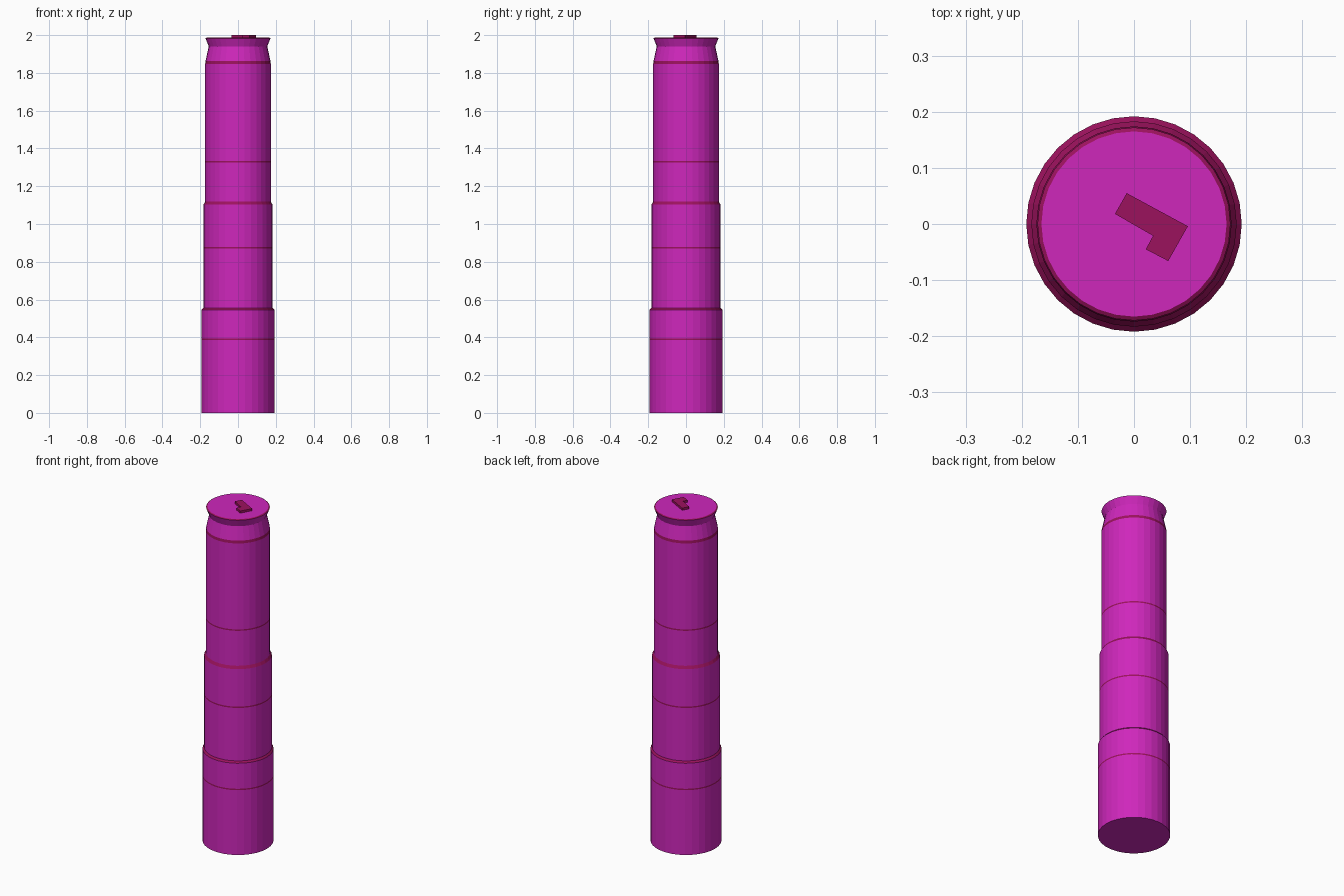
import bpy, bmesh, math

if "Cube" in bpy.data.objects:
    bpy.data.objects.remove(bpy.data.objects["Cube"])

SIDES = 32


def material(name, color):
    m = bpy.data.materials.new(name)
    m.diffuse_color = color
    m.use_nodes = True
    m.node_tree.nodes["Principled BSDF"].inputs["Base Color"].default_value = m.diffuse_color
    return m


body = material("magenta", (0.62, 0.02, 0.50, 1))
trim = material("dark_pink", (0.33, 0.006, 0.11, 1))


def finish(name, bm):
    bmesh.ops.recalc_face_normals(bm, faces=bm.faces)
    mesh = bpy.data.meshes.new(name)
    bm.to_mesh(mesh)
    bm.free()
    mesh.materials.append(body)
    mesh.materials.append(trim)
    obj = bpy.data.objects.new(name, mesh)
    bpy.context.collection.objects.link(obj)
    return obj


def lathe(name, profile):
    """Closed turned part; each point is (radius, z, material of the strip below it)."""
    bm = bmesh.new()
    rings = []
    for r, z, _ in profile:
        rings.append([bm.verts.new((r * math.cos(2 * math.pi * i / SIDES),
                                    r * math.sin(2 * math.pi * i / SIDES), z))
                      for i in range(SIDES)])
    for k in range(1, len(rings)):
        a, b = rings[k - 1], rings[k]
        for i in range(SIDES):
            j = (i + 1) % SIDES
            bm.faces.new((a[i], a[j], b[j], b[i])).material_index = profile[k][2]
    bm.faces.new(rings[0][::-1])
    bm.faces.new(rings[-1])
    return finish(name, bm)


# Three stacked tube sections with coloured bands and chamfered shoulders
lathe("lower_section", [(0.192, 0, 0), (0.192, 0.386, 0), (0.192, 0.394, 1),
                        (0.192, 0.546, 0), (0.183, 0.556, 1)])
lathe("middle_section", [(0.183, 0.556, 0), (0.183, 0.871, 0), (0.183, 0.879, 1),
                         (0.183, 1.102, 0), (0.174, 1.118, 1)])
lathe("upper_section", [(0.174, 1.118, 0), (0.174, 1.326, 0), (0.174, 1.334, 1),
                        (0.174, 1.846, 0), (0.172, 1.862, 1)])

# Tapered neck and flared cap
lathe("neck_and_cap", [(0.172, 1.862, 0), (0.155, 1.940, 0), (0.172, 1.983, 0),
                       (0.165, 1.987, 1)])

# Raised bent tab on the cap
outline = [(-0.013, 0.055), (-0.034, 0.018), (0.034, -0.021),
           (0.021, -0.045), (0.061, -0.066), (0.096, -0.004)]
bm = bmesh.new()
base = bm.faces.new([bm.verts.new((x, y, 1.986)) for x, y in outline])
ext = bmesh.ops.extrude_face_region(bm, geom=[base], use_keep_orig=True)
for v in ext["geom"]:
    if isinstance(v, bmesh.types.BMVert):
        v.co.z = 2.0
for f in bm.faces:
    f.material_index = 1
finish("top_tab", bm)
